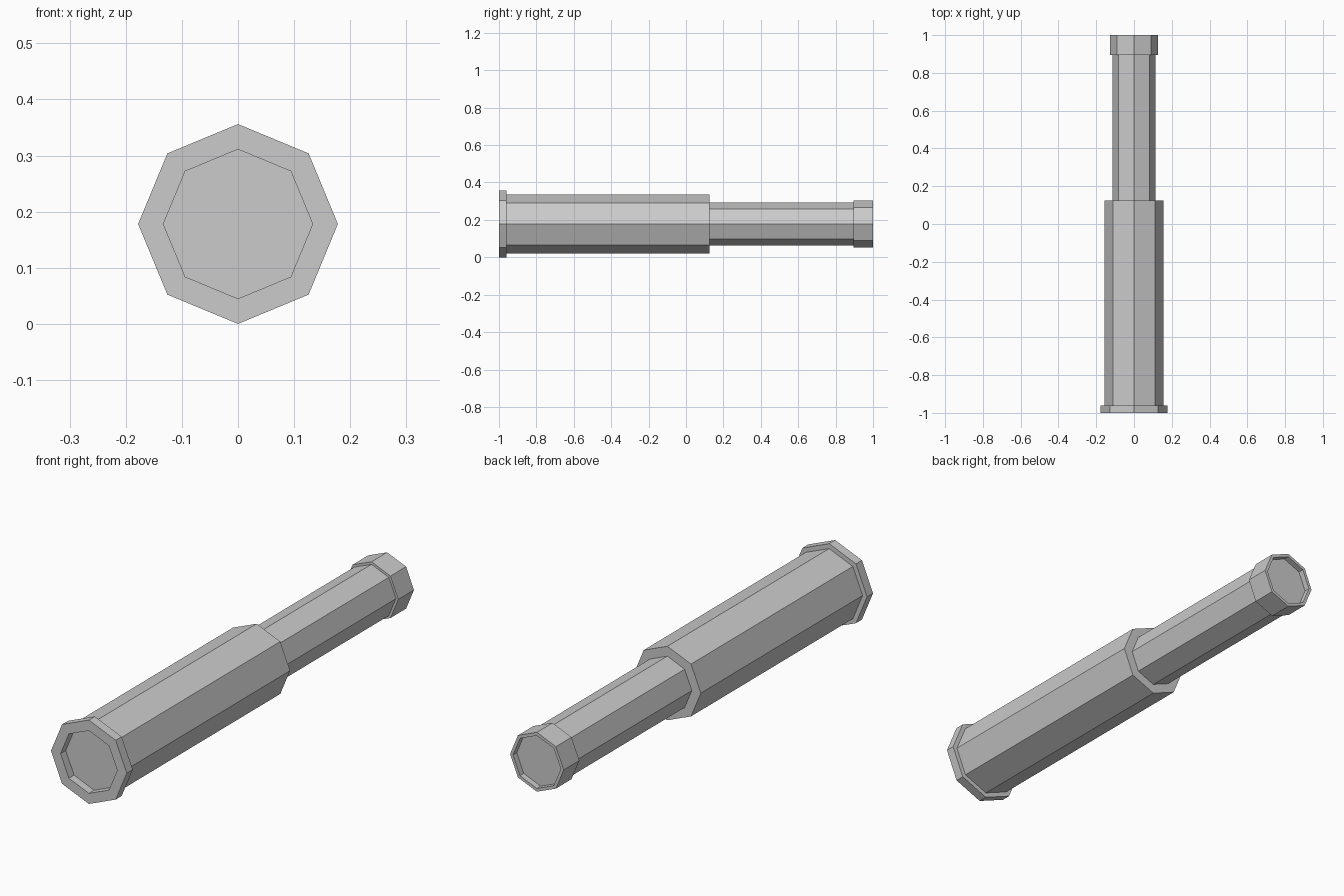
import bpy, bmesh, math

if "Cube" in bpy.data.objects:
    bpy.data.objects.remove(bpy.data.objects["Cube"])

SIDES = 8
R_MAX = 0.178  # widest radius, so the model rests on z = 0


def lathe(name, profile):
    """Eight-sided closed solid around the y axis from (radius, y) points."""
    bm = bmesh.new()
    rings = []
    for r, y in profile:
        ring = []
        for i in range(SIDES):
            a = 2 * math.pi * i / SIDES
            ring.append(bm.verts.new((r * math.cos(a), y, R_MAX + r * math.sin(a))))
        rings.append(ring)
    for a, b in zip(rings, rings[1:]):
        for i in range(SIDES):
            j = (i + 1) % SIDES
            bm.faces.new((a[i], a[j], b[j], b[i]))
    bm.faces.new(rings[0])
    bm.faces.new(rings[-1])
    bmesh.ops.recalc_face_normals(bm, faces=bm.faces)
    mesh = bpy.data.meshes.new(name)
    bm.to_mesh(mesh)
    bm.free()
    obj = bpy.data.objects.new(name, mesh)
    bpy.context.collection.objects.link(obj)
    return obj


# Wide tube with front flange and recessed lens
lathe("main_tube", [(0.133, -0.965), (0.133, -1.0), (R_MAX, -1.0),
                    (R_MAX, -0.96), (0.157, -0.96), (0.157, 0.125), (0.115, 0.125)])

# Narrow sliding tube with end collar and recessed eyepiece lens
lathe("draw_tube", [(0.115, 0.125), (0.115, 0.895), (0.126, 0.895),
                    (0.126, 1.0), (0.112, 1.0), (0.112, 0.975)])
